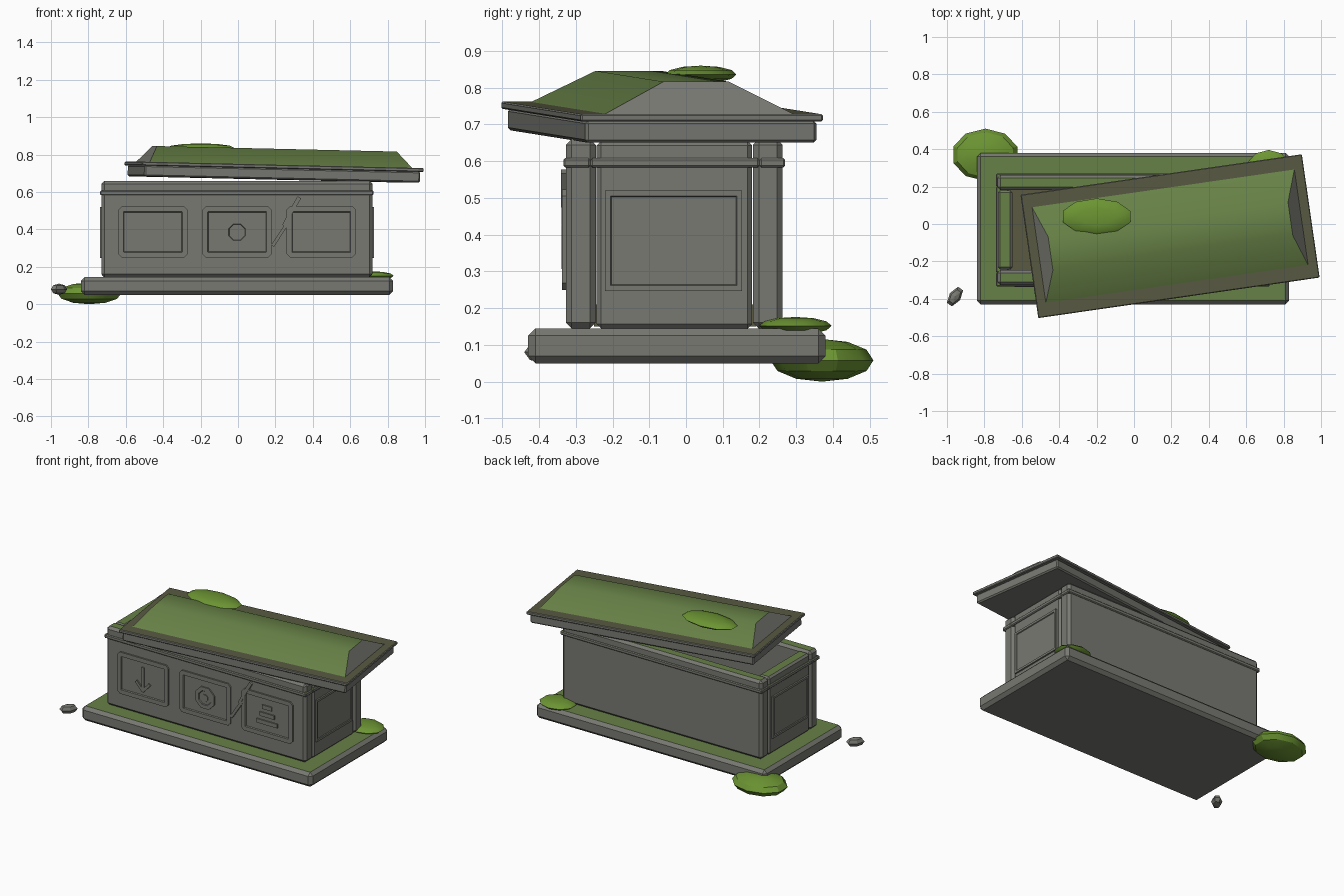
import bpy, bmesh, math
from mathutils import Matrix, Vector

if "Cube" in bpy.data.objects:
    bpy.data.objects.remove(bpy.data.objects["Cube"])


def mat(name, rgb):
    m = bpy.data.materials.new(name)
    m.diffuse_color = (*rgb, 1)
    m.use_nodes = True
    m.node_tree.nodes["Principled BSDF"].inputs["Base Color"].default_value = m.diffuse_color
    return m


STONE = mat("stone grey", (0.19, 0.19, 0.17))
MOSSY = mat("mossy stone", (0.135, 0.22, 0.062))
MOSS = mat("bright moss", (0.15, 0.30, 0.033))
DAMP = mat("damp stone", (0.10, 0.10, 0.055))


def finish(bm, name, matrix=None, mats=(STONE,), smooth=False):
    """Turn a bmesh into an object; upward faces take the second material."""
    if matrix is not None:
        bm.transform(matrix)
    bmesh.ops.recalc_face_normals(bm, faces=bm.faces[:])
    bm.normal_update()
    if len(mats) > 1:
        for f in bm.faces:
            f.material_index = 1 if f.normal.z > 0.8 else 0
    me = bpy.data.meshes.new(name)
    bm.to_mesh(me)
    bm.free()
    for m in mats:
        me.materials.append(m)
    ob = bpy.data.objects.new(name, me)
    bpy.context.collection.objects.link(ob)
    if smooth:
        bpy.ops.object.select_all(action='DESELECT')
        ob.select_set(True)
        bpy.context.view_layer.objects.active = ob
        bpy.ops.object.shade_smooth_by_angle(angle=math.radians(32))
    return ob


def box(name, x, y, z, bevel=0.01, mats=(STONE, MOSSY), matrix=None):
    bm = bmesh.new()
    bmesh.ops.create_cube(bm, size=1)
    for v in bm.verts:
        v.co = Vector([(a + b) / 2 + c * (b - a) for (a, b), c in zip((x, y, z), v.co)])
    if bevel:
        bmesh.ops.bevel(bm, geom=bm.edges[:], offset=bevel, segments=1,
                        affect='EDGES', profile=0.5)
    return finish(bm, name, matrix, mats)


def prism(name, pts, matrix, depth, inset=0, step=0):
    """Extrude a flat outline along local z, optionally insetting its front face."""
    bm = bmesh.new()
    f = bm.faces.new([bm.verts.new((u, v, 0)) for u, v in pts])
    top = bmesh.ops.extrude_face_region(bm, geom=[f])["geom"]
    bmesh.ops.translate(bm, vec=(0, 0, depth), verts=[g for g in top if isinstance(g, bmesh.types.BMVert)])
    face = [g for g in top if isinstance(g, bmesh.types.BMFace)]
    bmesh.ops.recalc_face_normals(bm, faces=bm.faces[:])
    if inset:
        bmesh.ops.inset_region(bm, faces=face, thickness=inset, depth=0)
        bmesh.ops.inset_region(bm, faces=face, thickness=0.004, depth=step)
    return finish(bm, name, matrix)


def rect(u0, u1, v0, v1, c=0.0):
    if not c:
        return [(u0, v0), (u1, v0), (u1, v1), (u0, v1)]
    return [(u0 + c, v0), (u1 - c, v0), (u1, v0 + c), (u1, v1 - c),
            (u1 - c, v1), (u0 + c, v1), (u0, v1 - c), (u0, v0 + c)]


def ngon(cu, cv, r, n=8):
    return [(cu + r * math.cos(math.tau * (i + .5) / n),
             cv + r * math.sin(math.tau * (i + .5) / n)) for i in range(n)]


def bar(a, b, w):
    a, b = Vector(a), Vector(b)
    d = (b - a).normalized() * w / 2
    n = Vector((-d.y, d.x))
    return [tuple(p) for p in (a - n, b - n, b + n, a + n)]


# base slab
box("base_slab", (-0.84, 0.83), (-0.43, 0.38), (0.05, 0.145), 0.02)

# chest walls, trim band and floor
box("front_wall", (-0.73, 0.718), (-0.327, -0.245), (0.145, 0.66), 0.016)
box("back_wall", (-0.73, 0.718), (0.182, 0.263), (0.145, 0.66), 0.016)
box("left_wall", (-0.728, -0.65), (-0.243, 0.18), (0.145, 0.655), 0.012)
box("right_wall", (0.638, 0.716), (-0.243, 0.18), (0.145, 0.655), 0.012)
box("inner_floor", (-0.66, 0.65), (-0.25, 0.19), (0.15, 0.21), 0, (DAMP,))
box("front_trim", (-0.737, 0.725), (-0.334, -0.26), (0.583, 0.608), 0.005)
box("back_trim", (-0.737, 0.725), (0.2, 0.27), (0.583, 0.608), 0.005)
box("left_trim", (-0.737, -0.67), (-0.26, 0.2), (0.583, 0.608), 0.005)
box("right_trim", (0.655, 0.725), (-0.26, 0.2), (0.583, 0.608), 0.005)

# framed panels on the front
FRONT = Matrix.Translation((0, -0.325, 0)) @ Matrix.Rotation(math.pi / 2, 4, 'X')
for i, cx in enumerate((-0.455, -0.005, 0.445)):
    prism(f"front_panel_{i + 1}", rect(cx - 0.185, cx + 0.185, 0.25, 0.523, 0.018),
          FRONT, 0.012, 0.03, -0.007)

# carved reliefs: arrow, rings, stacked bars and crack
for i, (a, b) in enumerate((((-0.455, 0.465), (-0.455, 0.315)),
                            ((-0.505, 0.365), (-0.452, 0.308)),
                            ((-0.405, 0.365), (-0.458, 0.308)))):
    prism(f"arrow_stroke_{i + 1}", bar(a, b, 0.018), FRONT, 0.013)
prism("ring_relief", ngon(-0.005, 0.385, 0.075), FRONT, 0.013, 0.026, -0.005)
prism("ring_centre", ngon(-0.005, 0.385, 0.024), FRONT, 0.014)
for i, hw in enumerate((0.075, 0.053, 0.034)):
    z = 0.34 + i * 0.05
    prism(f"stacked_bar_{i + 1}", rect(0.445 - hw, 0.445 + hw, z - 0.013, z + 0.013), FRONT, 0.013)
prism("crack_upper", bar((0.328, 0.572), (0.275, 0.48), 0.022), FRONT, 0.0145)
prism("crack_middle", bar((0.278, 0.485), (0.245, 0.42), 0.018), FRONT, 0.014)
prism("crack_lower", bar((0.262, 0.43), (0.185, 0.312), 0.018), FRONT, 0.0135)

# framed panels on both ends
RIGHT = Matrix(((0, 0, 1, 0), (1, 0, 0, 0), (0, 1, 0, 0), (0, 0, 0, 1)))
for name, x, turn, s in (("right", 0.714, 0, 1), ("left", -0.726, math.pi, -1)):
    m = Matrix.Translation((x, 0, 0)) @ Matrix.Rotation(turn, 4, 'Z') @ RIGHT
    u0, u1 = sorted((-0.22 * s, 0.153 * s))
    prism(name + "_end_panel", rect(u0, u1, 0.247, 0.52), m, 0.012, 0.02, -0.005)

# lid, turned and tipped aside: slab, lip and hipped top
LID = (Matrix.Translation((0.193, -0.065, 0.745)) @ Matrix.Rotation(math.radians(8.2), 4, 'Z')
       @ Matrix.Rotation(math.radians(1.3), 4, 'Y'))
box("lid_slab", (-0.745, 0.745), (-0.318, 0.318), (-0.078, -0.018), 0.008, matrix=LID)
box("lid_lip", (-0.76, 0.76), (-0.333, 0.333), (-0.02, 0), 0.004, (STONE, DAMP), LID)
bm = bmesh.new()
for hx, hy, z in ((0.71, 0.262, -0.002), (0.648, 0.09, 0.086)):
    for sx in (-1, 1):
        for sy in (-1, 1):
            bm.verts.new((sx * hx, sy * hy, z))
bmesh.ops.convex_hull(bm, input=bm.verts[:])
bmesh.ops.dissolve_limit(bm, angle_limit=0.01, verts=bm.verts[:], edges=bm.edges[:])
finish(bm, "lid_top", LID, (STONE, MOSSY), True)


def blob(name, loc, size, material, turn=0, sides=10, rings=6):
    bm = bmesh.new()
    bmesh.ops.create_uvsphere(bm, u_segments=sides, v_segments=rings, radius=1)
    m = (Matrix.Translation(loc) @ Matrix.Rotation(math.radians(turn), 4, 'Z')
         @ Matrix.Diagonal((*size, 1)))
    finish(bm, name, m, (material,), material is MOSS)


# moss clumps and loose pebble
blob("ground_moss", (-0.795, 0.37, 0.058), (0.18, 0.14, 0.058), MOSS)
blob("base_moss", (0.72, 0.298, 0.152), (0.118, 0.098, 0.024), MOSS)
blob("lid_moss", (-0.2, 0.04, 0.836), (0.19, 0.097, 0.024), MOSS)
blob("pebble", (-0.957, -0.388, 0.08), (0.06, 0.033, 0.03), STONE, 55, 6, 4)
